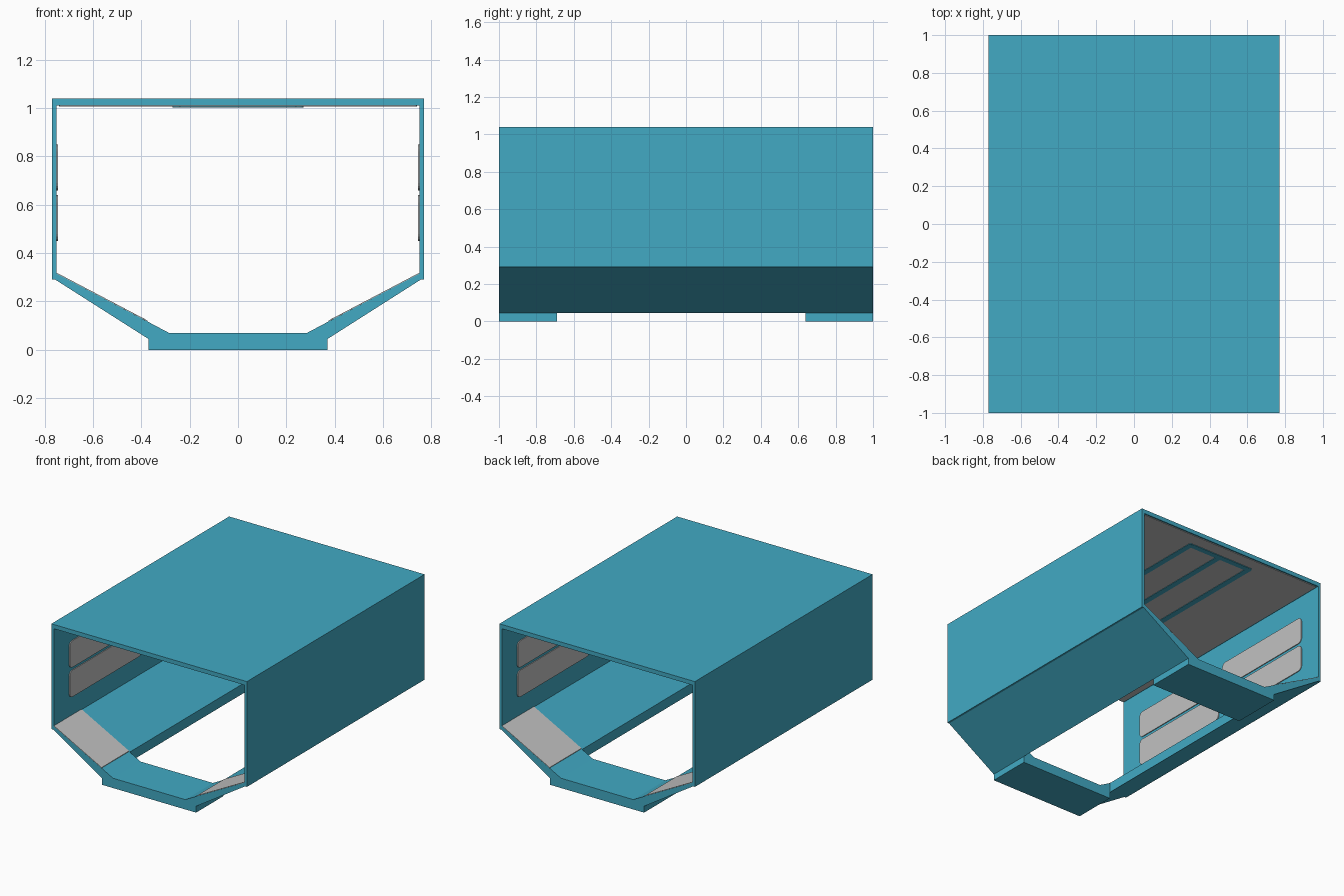
import bpy, bmesh, math
from mathutils import Vector

cube = bpy.data.objects.get("Cube")
if cube:
    bpy.data.objects.remove(cube, do_unlink=True)


def material(name, rgb):
    m = bpy.data.materials.new(name)
    m.use_nodes = True
    m.diffuse_color = (*rgb, 1)
    m.node_tree.nodes["Principled BSDF"].inputs["Base Color"].default_value = (*rgb, 1)
    return m


TEAL = material("teal", (0.054, 0.40, 0.55))
GREY = material("light grey", (0.54, 0.54, 0.54))


def prism(name, outline, start, end, axis, mat):
    """Extrude a flat outline along one axis between two positions."""
    def place(p, d):
        co = list(p)
        co.insert("xyz".index(axis), d)
        return Vector(co)
    bm = bmesh.new()
    face = bm.faces.new([bm.verts.new(place(p, start)) for p in outline])
    new = bmesh.ops.extrude_face_region(bm, geom=[face])["geom"]
    move = place((0, 0), end - start)
    bmesh.ops.translate(bm, vec=move, verts=[v for v in new if isinstance(v, bmesh.types.BMVert)])
    bmesh.ops.recalc_face_normals(bm, faces=bm.faces)
    mesh = bpy.data.meshes.new(name)
    bm.to_mesh(mesh)
    bm.free()
    mesh.materials.append(mat)
    obj = bpy.data.objects.new(name, mesh)
    bpy.context.collection.objects.link(obj)
    return obj


def rounded(u0, u1, v0, v1, r, steps=4):
    """Outline of a rectangle with rounded corners."""
    pts = []
    corners = [(u1 - r, v1 - r), (u0 + r, v1 - r), (u0 + r, v0 + r), (u1 - r, v0 + r)]
    for k, (u, v) in enumerate(corners):
        for i in range(steps + 1):
            a = (k + i / steps) * math.pi / 2
            pts.append((u + r * math.cos(a), v + r * math.sin(a)))
    return pts


def mirrored(half):
    return half + [(-x, z) for x, z in reversed(half)]


# Shell: roof, walls and sloping lower sides, open along the bottom
outer = [(0.37, 0.045), (0.755, 0.29), (0.77, 0.29), (0.77, 1.04)]
inner = [(0.37, 0.115), (0.75, 0.315), (0.75, 1.01)]
prism("shell", mirrored(outer) + list(reversed(mirrored(inner))), -1, 1, "y", TEAL)

# Cross members joining the slopes at each end
cradle = [(0.37, 0), (0.37, 0.115), (0.285, 0.07)]
ends = {"front": (-1, -0.69), "back": (0.64, 1)}
for end, (y0, y1) in ends.items():
    prism(end + "_cross_member", mirrored(cradle), y0, y1, "y", TEAL)

# Grey lining on the slopes and the walls
for side, s in (("left", 1), ("right", -1)):
    for end, (y0, y1) in ends.items():
        pad = [(s * x, z) for x, z in
               [(0.75, 0.315), (0.375, 0.118), (0.375, 0.122), (0.75, 0.319)]]
        prism(f"{end}_{side}_slope_pad", pad, y0, y1, "y", GREY)
        low, high = sorted((math.copysign(0.02, y0 + y1), math.copysign(0.83, y0 + y1)))
        for row, z in (("lower", 0.45), ("upper", 0.66)):
            prism(f"{end}_{side}_{row}_wall_panel",
                  rounded(low, high, z, z + 0.19, 0.03), s * 0.75, s * 0.744, "x", GREY)

# Grey ceiling lining with teal ribs
prism("ceiling_lining", rounded(-0.74, 0.74, -0.99, 0.99, 0.01), 1.01, 1.006, "z", GREY)
for i, x in enumerate((-0.25, 0, 0.25)):
    prism(f"ceiling_rib_{i + 1}", rounded(x - 0.02, x + 0.02, -0.9, 0.9, 0.02),
          1.006, 1.003, "z", TEAL)
for name, y in (("front", -0.88), ("back", 0.88)):
    prism(name + "_ceiling_cross_rib", rounded(-0.25, 0.25, y - 0.02, y + 0.02, 0.02),
          1.006, 1.002, "z", TEAL)
